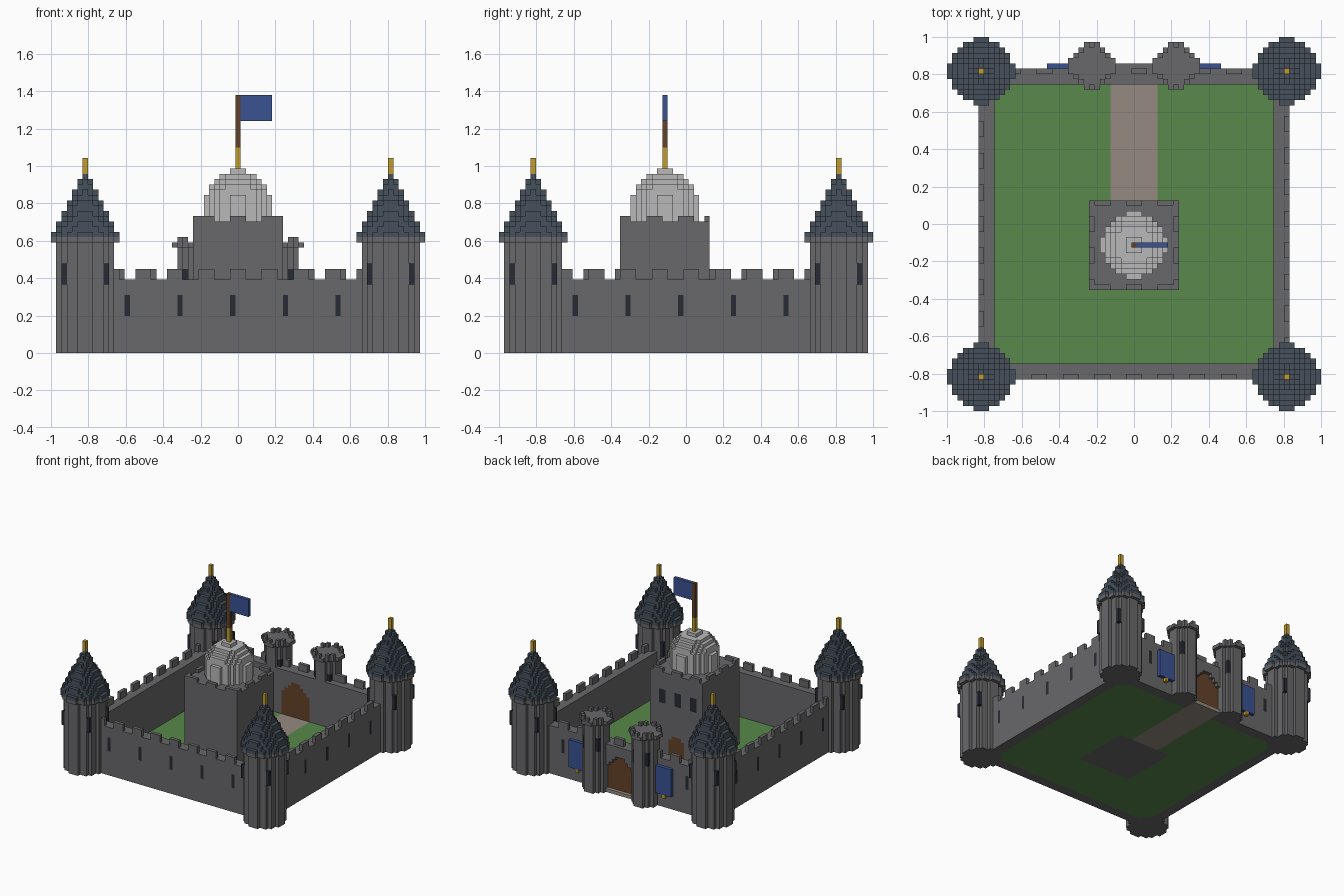
import bpy, bmesh

if "Cube" in bpy.data.objects:
    bpy.data.objects.remove(bpy.data.objects["Cube"], do_unlink=True)

U = 2 / 71  # block size
COLOURS = {
    "stone": (0.14, 0.14, 0.145),
    "grass": (0.098, 0.246, 0.069),
    "path": (0.3, 0.26, 0.22),
    "slate": (0.061, 0.08, 0.105),
    "pale_stone": (0.48, 0.48, 0.49),
    "gold": (0.53, 0.33, 0.025),
    "wood": (0.127, 0.055, 0.022),
    "blue_cloth": (0.042, 0.084, 0.285),
    "dark_opening": (0.021, 0.024, 0.034),
}
MATS = {}
for label, rgb in COLOURS.items():
    m = bpy.data.materials.new(label)
    m.use_nodes = True
    m.diffuse_color = (*rgb, 1)
    m.node_tree.nodes["Principled BSDF"].inputs["Base Color"].default_value = (*rgb, 1)
    MATS[label] = m

grid = {}    # block -> part name; later parts replace earlier ones
parts = {}   # part name -> material


def put(part, mat, cells):
    parts[part] = mat
    for c in cells:
        grid[c] = part


def box(x0, x1, y0, y1, z0, z1):
    """Blocks of a cuboid, both ends included."""
    return [(x, y, z) for x in range(x0, x1 + 1)
            for y in range(y0, y1 + 1) for z in range(z0, z1 + 1)]


def disc(cx, cy, r2, z0, z1):
    """Blocks of an upright cylinder with squared radius r2."""
    n = int(r2 ** 0.5)
    return [c for c in box(cx - n, cx + n, cy - n, cy + n, z0, z1)
            if (c[0] - cx) ** 2 + (c[1] - cy) ** 2 <= r2]


def arch(half, spring, y0, y1, z0):
    """Round-headed opening centred on x = 0."""
    r2 = half * half + 1.5
    return [c for c in box(-half, half, y0, y1, z0, spring + half)
            if c[2] <= spring or c[0] ** 2 + (c[2] - spring) ** 2 <= r2]


def merlons(x0, x1, y0, y1, z, shift):
    """Three-on, three-off battlements around a rectangle."""
    out = []
    for y, s in ((y0, 0), (y1, shift)):
        out += [(x, y, z) for x in range(x0, x1 + 1) if (x + 1 - s) % 6 < 3]
    for x, s in ((x0, 0), (x1, shift)):
        out += [(x, y, z) for y in range(y0, y1 + 1) if (y + 1 - s) % 6 < 3]
    return out


# Courtyard and path
put("courtyard", "grass", box(-26, 26, -26, 26, 0, 0))
put("courtyard_path", "path", box(-4, 4, 5, 26, 0, 0))

# Curtain walls with battlements
for s in (-1, 1):
    a, b = sorted((27 * s, 29 * s))
    put("curtain_walls", "stone", box(-29, 29, a, b, 0, 13))
    put("curtain_walls", "stone", box(a, b, -29, 29, 0, 13))
put("wall_battlements", "stone", merlons(-29, 29, -29, 29, 14, 1))
put("wall_battlements", "stone", [(x, y, 15) for x, y, z in merlons(-29, 29, -29, 29, 14, 1)])

# Arrow slits in the walls
for p in range(-21, 20, 10):
    put("wall_slits", "dark_opening", box(p, p, -29, -29, 7, 10))
    for x in (-29, 29):
        put("wall_slits", "dark_opening", box(x, x, p, p, 7, 10))
for p in (-21, 19):
    put("wall_slits", "dark_opening", box(p, p, 29, 29, 7, 10))

# Gatehouse front and doors
put("gatehouse", "stone", box(-5, 5, 30, 30, 0, 13))
for c in arch(4, 6, 30, 30, 1):
    grid.pop(c, None)
put("gate_doors", "wood", arch(4, 6, 27, 29, 1))
put("gate_threshold", "path", box(-4, 4, 27, 30, 0, 0))

# Gate turrets and banners
for s in (-1, 1):
    cx, cy = 8 * s, 30
    put("gate_turrets", "stone", disc(cx, cy, 10, 0, 19) + disc(cx, cy, 17.5, 20, 20))
    for sx in (-1, 1):
        for sy in (-1, 1):
            put("turret_battlements", "stone",
                [(cx + 3 * sx, cy + 2 * sy, 21), (cx + 2 * sx, cy + 3 * sy, 21)])
            x, y = cx + 2 * sx, cy + 2 * sy
            put("turret_slits", "dark_opening", box(x, x, y, y, 12, 15))
    put("turret_battlements", "stone",
        [(cx, cy + 4, 21), (cx, cy - 4, 21)])
    put("banners", "blue_cloth", box(14 * s - 2, 14 * s + 2, 30, 30, 4, 11))
    put("banner_tassels", "gold", [(14 * s, 30, 3)])

# Keep
put("keep", "stone", box(-8, 8, -12, 4, 0, 24))
put("keep_battlements", "stone", merlons(-8, 8, -12, 4, 25, 0))
put("keep_door", "wood", arch(2, 4, 4, 4, 1))
for x in (-5, 0, 5):
    put("keep_windows", "dark_opening", box(x - 1, x, 4, 4, 16, 19))

# Dome, flagpole and flag
put("dome", "pale_stone", disc(0, -4, 38.5, 25, 28))
for z in range(29, 35):
    put("dome", "pale_stone", disc(0, -4, 38.5 - (z - 28) ** 2, z, z))
put("flagpole_base", "gold", box(0, 0, -4, -4, 35, 38))
put("flagpole", "wood", box(0, 0, -4, -4, 39, 48))
put("flag", "blue_cloth", box(1, 6, -4, -4, 44, 48))

# Corner towers with stepped conical roofs
for cx in (-29, 29):
    for cy in (-29, 29):
        put("corner_towers", "stone", disc(cx, cy, 27, 0, 20) + disc(cx, cy, 38, 21, 21))
        for i in range(12):
            r = 6 - i / 2
            put("tower_roofs", "slate", disc(cx, cy, r * r + r / 3, 22 + i, 22 + i))
        put("tower_finials", "gold", box(cx, cx, cy, cy, 34, 36))
        for x in (cx - 4, cx + 4):
            for y in (cy - 4, cy + 4):
                put("tower_slits", "dark_opening", box(x, x, y, y, 13, 16))

# Turn each part's exposed block faces into a mesh
DIRS = [(a, s) for a in range(3) for s in (0, 1)]
builders = {p: (bmesh.new(), {}) for p in parts}
for cell, part in grid.items():
    bm, verts = builders[part]
    for a, s in DIRS:
        near = list(cell)
        near[a] += 2 * s - 1
        if tuple(near) in grid:
            continue
        ring = []
        for u, v in ((0, 0), (1, 0), (1, 1), (0, 1)):
            k = list(cell)
            k[a] += s
            k[(a + 1) % 3] += u
            k[(a + 2) % 3] += v
            k = tuple(k)
            if k not in verts:
                verts[k] = bm.verts.new(((k[0] - 0.5) * U, (k[1] - 0.5) * U, k[2] * U))
            ring.append(verts[k])
        bm.faces.new(ring if s else ring[::-1])

for part, (bm, verts) in builders.items():
    mesh = bpy.data.meshes.new(part)
    bm.to_mesh(mesh)
    bm.free()
    mesh.materials.append(MATS[parts[part]])
    bpy.context.collection.objects.link(bpy.data.objects.new(part, mesh))
